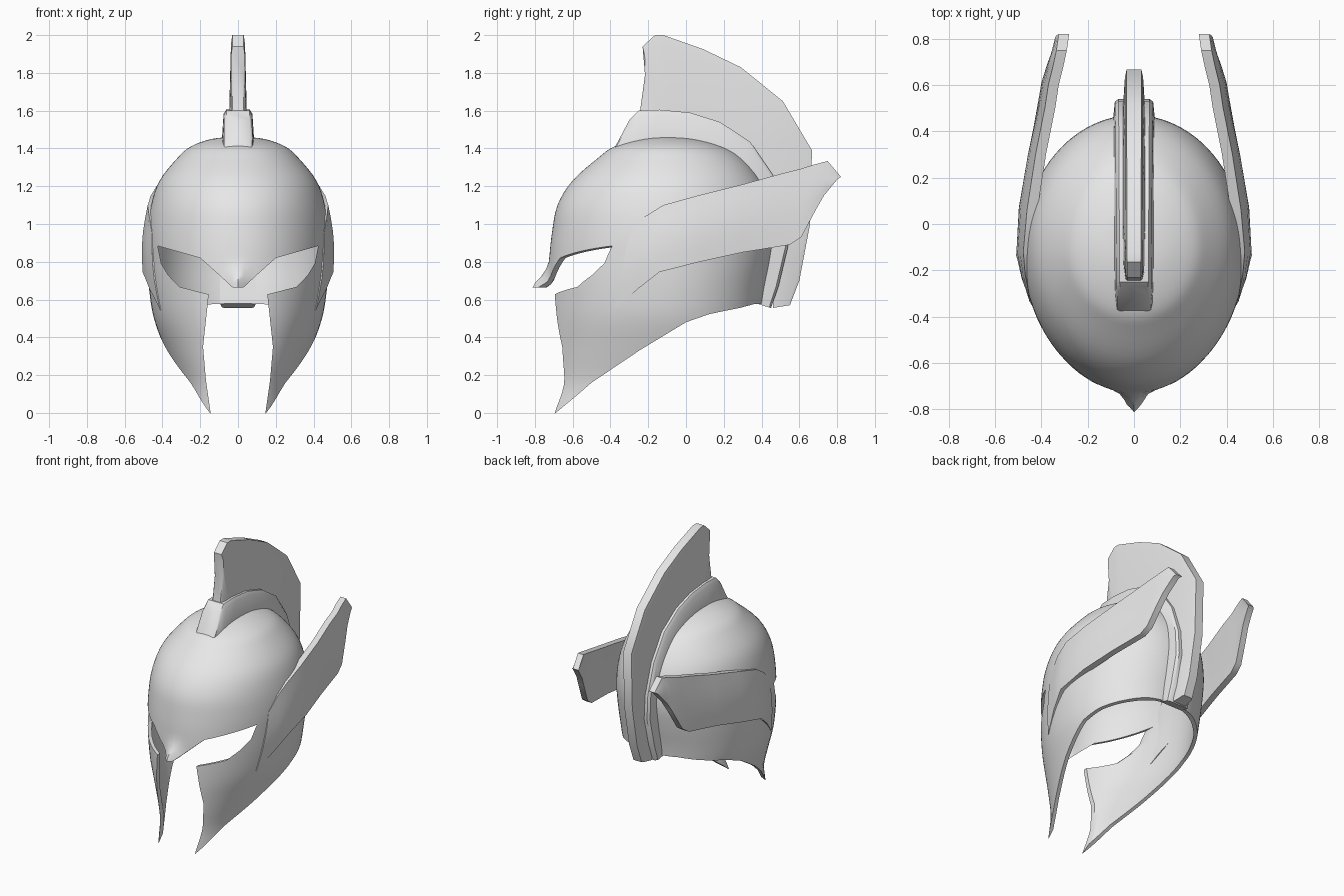
import bpy
import bmesh
import math

cube = bpy.data.objects.get("Cube")
if cube:
    bpy.data.objects.remove(cube, do_unlink=True)

metal = bpy.data.materials.new("grey metal")
metal.use_nodes = True
GREY = (0.8, 0.8, 0.8, 1.0)
metal.diffuse_color = GREY
for node in metal.node_tree.nodes:
    if node.type == 'BSDF_PRINCIPLED':
        node.inputs["Base Color"].default_value = GREY


def loft(name, rings, cap_start=True, cap_end=True, fix_normals=True):
    """Skin closed rings of equal length into one object."""
    bm = bmesh.new()
    grid = [[bm.verts.new(p) for p in ring] for ring in rings]
    count = len(rings[0])
    for low, high in zip(grid, grid[1:]):
        for j in range(count):
            k = (j + 1) % count
            bm.faces.new((low[j], low[k], high[k], high[j]))
    if cap_start:
        bm.faces.new(grid[0][::-1])
    if cap_end:
        bm.faces.new(grid[-1])
    if fix_normals:
        bmesh.ops.recalc_face_normals(bm, faces=bm.faces)
    mesh = bpy.data.meshes.new(name)
    bm.to_mesh(mesh)
    bm.free()
    mesh.materials.append(metal)
    obj = bpy.data.objects.new(name, mesh)
    bpy.context.collection.objects.link(obj)
    return obj


def apply_modifiers(obj):
    bpy.context.view_layer.update()
    graph = bpy.context.evaluated_depsgraph_get()
    mesh = bpy.data.meshes.new_from_object(obj.evaluated_get(graph))
    obj.modifiers.clear()
    obj.data = mesh


def smooth(obj, degrees=40):
    bpy.ops.object.select_all(action='DESELECT')
    obj.select_set(True)
    bpy.context.view_layer.objects.active = obj
    bpy.ops.object.shade_smooth_by_angle(angle=math.radians(degrees))


def spline(rows, steps):
    """Catmull-Rom samples through rows of numbers."""
    out = []
    for i in range(len(rows) - 1):
        a = rows[max(i - 1, 0)]
        b, c = rows[i], rows[i + 1]
        d = rows[min(i + 2, len(rows) - 1)]
        for s in range(steps):
            t = s / steps
            out.append([q + 0.5 * t * (r - p + t * (2*p - 5*q + 4*r - e + t * (3*(q - r) + e - p)))
                        for p, q, r, e in zip(a, b, c, d)])
    out.append(list(rows[-1]))
    return out


# Helmet shell: height, front y, half width, back y
CENTRE = -0.1
SEGMENTS = 96
shell_rows = [
    (-.1, -.8, .28, .3), (0, -.78, .3, .32), (.15, -.74, .32, .35),
    (.33, -.73, .385, .38), (.5, -.73, .445, .4), (.65, -.73, .47, .42),
    (.8, -.725, .48, .45), (.95, -.71, .48, .47), (1.1, -.68, .46, .455),
    (1.23, -.6, .415, .4), (1.35, -.465, .32, .3), (1.41, -.38, .25, .2),
    (1.45, -.24, .14, .06), (1.462, -.12, .02, -.07),
]


def shell_ring(z, front, width, back):
    ring = []
    for j in range(SEGMENTS):
        angle = 2 * math.pi * j / SEGMENTS
        x, s = width * math.cos(angle), math.sin(angle)
        y = CENTRE + s * (back - CENTRE if s > 0 else CENTRE - front)
        if s < 0:  # beak over the nose
            rise = min(max((.82 - z) / .15, 0), 1)
            y -= .09 * rise ** 2 * math.exp(-(x / .045) ** 2)
        ring.append((x, y, z))
    return ring


shell = loft("helmet_shell", [shell_ring(*row) for row in spline(shell_rows, 4)],
             cap_start=False, fix_normals=False)
solid = shell.modifiers.new("thickness", 'SOLIDIFY')
solid.thickness = .025
solid.offset = -1

# Face opening: eye slots and the gap between the cheek guards
half = [(.03, .665), (.1, .73), (.2, .82), (.425, .884), (.406, .79), (.37, .73),
        (.31, .667), (.155, .628), (.185, .35), (.17, .175), (.145, 0), (.13, -.2)]
face_outline = half + [(-x, z) for x, z in reversed(half)]
face_cutter = loft("face_cutter", [[(x, y, z) for x, z in face_outline] for y in (-1.2, -.15)])

# Lower rim sweeping from the cheek tips up to the neck
rim = [(-.9, -.16), (-.69, 0), (-.587, .085), (-.5, .16), (-.243, .333), (0, .48),
       (.127, .524), (.286, .556), (.365, .577), (.8, .59), (.8, -.4), (-.9, -.4)]
rim_cutter = loft("rim_cutter", [[(x, y, z) for y, z in rim] for x in (-1, 1)])

for cutter in (face_cutter, rim_cutter):
    cutter.hide_render = True
    cut = shell.modifiers.new("cut", 'BOOLEAN')
    cut.operation = 'DIFFERENCE'
    cut.solver = 'EXACT'
    cut.object = cutter
apply_modifiers(shell)
for cutter in (face_cutter, rim_cutter):
    bpy.data.objects.remove(cutter, do_unlink=True)
smooth(shell)


def ridge(name, outer, inner, width, tail_width):
    """Strip standing on the centre line, between two side-on paths."""
    rings = []
    last = len(outer) - 1
    for i, ((yo, zo), (yi, zi)) in enumerate(zip(outer, inner)):
        w = width + (tail_width - width) * i / last
        section = [(w + .01, 0), (w, .88), (w * .82, 1)]
        section += [(-x, t) for x, t in reversed(section)]
        rings.append([(x, yi + (yo - yi) * t, zi + (zo - zi) * t) for x, t in section])
    smooth(loft(name, rings))


# Raised band under the crest
ridge("crest_band",
      [(-.38, 1.4), (-.3, 1.55), (-.25, 1.6), (-.14, 1.605), (.02, 1.59), (.18, 1.54),
       (.34, 1.435), (.46, 1.26), (.53, 1.05), (.54, .88), (.49, .67), (.45, .555)],
      [(-.36, 1.36), (-.3, 1.38), (-.22, 1.41), (-.12, 1.42), (0, 1.41), (.12, 1.38),
       (.25, 1.3), (.35, 1.2), (.42, 1.05), (.43, .88), (.39, .7), (.37, .58)],
      .073, .085)

# Tall crest fin
ridge("crest",
      [(-.243, 1.6), (-.217, 1.79), (-.23, 1.94), (-.164, 2), (-.12, 2), (.09, 1.926),
       (.29, 1.83), (.513, 1.65), (.667, 1.39), (.656, .995), (.6, .7), (.55, .57)],
      [(-.2, 1.56), (-.17, 1.56), (-.14, 1.56), (-.1, 1.56), (-.05, 1.56), (.03, 1.55),
       (.15, 1.5), (.28, 1.41), (.4, 1.25), (.48, .98), (.46, .7), (.46, .556)],
      .036, .04)

# Side wings: lower edge point, then upper edge point
wing_rows = [
    ((.412, -.38, .545), (.455, -.3, .95)),
    ((.47, -.25, .66), (.47, -.217, 1.04)),
    ((.505, -.14, .746), (.478, -.12, 1.1)),
    ((.495, .074, .8), (.462, .06, 1.15)),
    ((.455, .3, .85), (.425, .3, 1.21)),
    ((.41, .55, .89), (.385, .5, 1.265)),
    ((.4, .61, .93), (.37, .6, 1.29)),
    ((.375, .69, 1.08), (.35, .68, 1.315)),
    ((.36, .73, 1.15), (.335, .75, 1.333)),
    ((.34, .8, 1.235), (.325, .82, 1.25)),
]
wing_rings = []
for i, (low, high) in enumerate(wing_rows):
    thick = .02 if i == 0 else .045
    bulge = .015 if i < 5 else .006
    outside = []
    for step in range(6):
        v = step / 5
        x, y, z = [a + (b - a) * v for a, b in zip(low, high)]
        outside.append((x + bulge * math.sin(math.pi * v), y, z))
    inside = [(x - thick, y, z) for x, y, z in reversed(outside)]
    wing_rings.append(outside + inside)
wings = loft("side_wings", wing_rings)
wings.modifiers.new("mirror", 'MIRROR').use_clip = False
apply_modifiers(wings)
smooth(wings)
